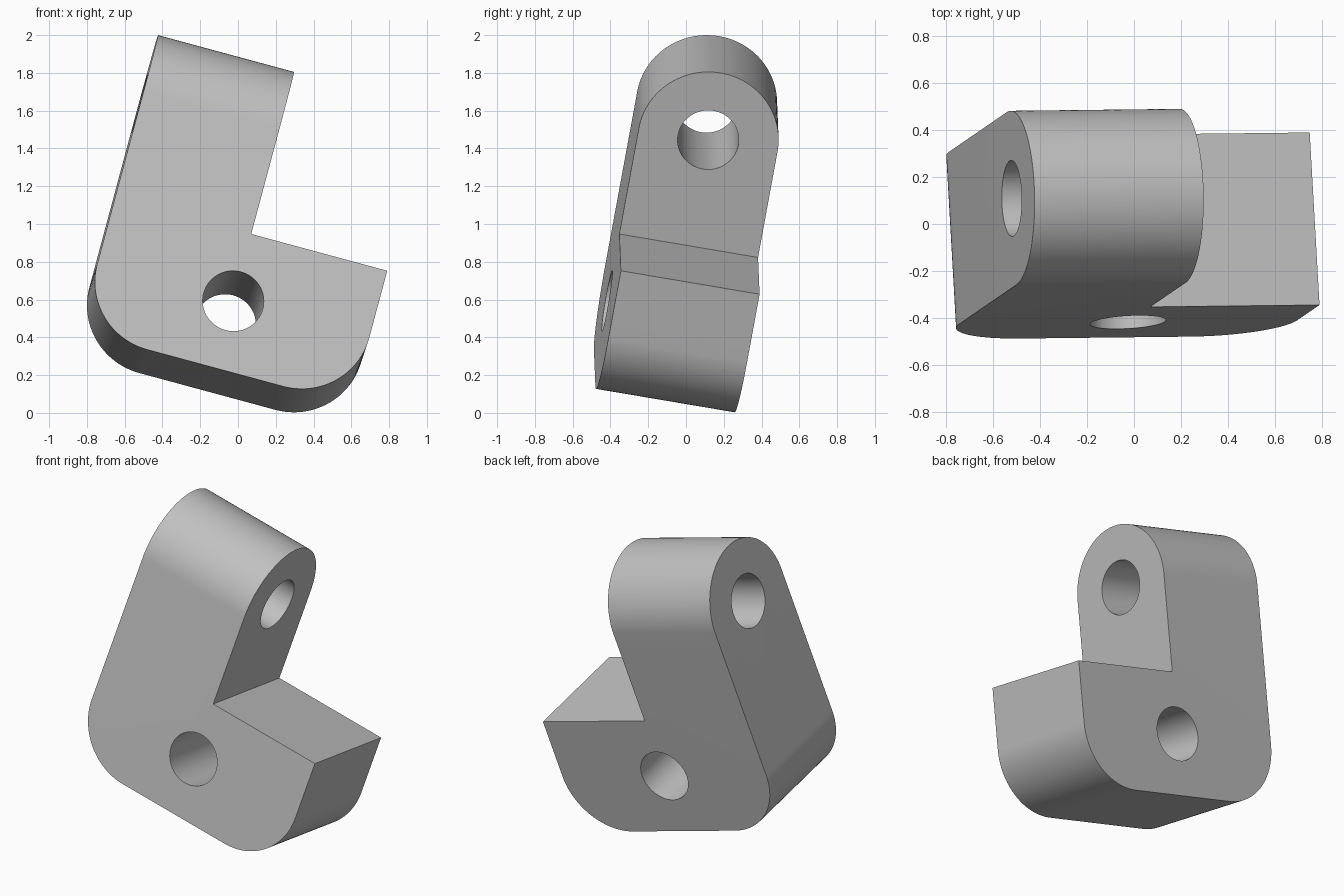
import bpy, bmesh, math
from mathutils import Matrix, Vector

if "Cube" in bpy.data.objects:
    bpy.data.objects.remove(bpy.data.objects["Cube"], do_unlink=True)

S = 0.746            # side of the square lower block, width and depth of each arm
R = S / 2            # radius of every rounded corner
HOLE = 0.162
PIN_Z = 0.589        # height of the upper hole above the ledge

grey = bpy.data.materials.new("light_grey")
grey.use_nodes = True
colour = (0.53, 0.53, 0.53, 1)
grey.diffuse_color = colour
grey.node_tree.nodes["Principled BSDF"].inputs["Base Color"].default_value = colour


def arc(cx, cy, start, end, n=32):
    angles = [math.radians(start + (end - start) * i / n) for i in range(n + 1)]
    return [(cx + R * math.cos(a), cy + R * math.sin(a)) for a in angles]


def prism(name, points, place, low, high):
    """Extrude a 2D outline; place maps (a, b, depth) to local space."""
    bm = bmesh.new()
    face = bm.faces.new([bm.verts.new(place(a, b, low)) for a, b in points])
    step = Vector(place(0, 0, high)) - Vector(place(0, 0, low))
    moved = bmesh.ops.extrude_face_region(bm, geom=[face])["geom"]
    bmesh.ops.translate(bm, vec=step, verts=[v for v in moved if isinstance(v, bmesh.types.BMVert)])
    bmesh.ops.recalc_face_normals(bm, faces=bm.faces)
    mesh = bpy.data.meshes.new(name)
    bm.to_mesh(mesh)
    bm.free()
    mesh.materials.append(grey)
    obj = bpy.data.objects.new(name, mesh)
    bpy.context.collection.objects.link(obj)
    return obj


def circle(cx, cy, n=64):
    return [(cx + HOLE * math.cos(math.tau * i / n), cy + HOLE * math.sin(math.tau * i / n))
            for i in range(n)]


def along_depth(a, b, d):
    return (a, d, b)


def along_width(a, b, d):
    return (d, a, b)


# L-shaped body with rounded lower corners; local origin at the inner front corner
outline = ([(0, 0), (0, 1.2), (-S, 1.2)] + arc(-R, -R, 180, 270)
           + arc(R, -R, 270, 360) + [(S, 0)])
bracket = prism("angle_bracket", outline, along_depth, -0.2, S + 0.2)

# Round-topped side outline, and the two through holes
side = [(0, -1), (S, -1)] + arc(R, PIN_Z, 0, 180, 64)
cutters = [
    ("INTERSECT", prism("side_outline", side, along_width, -1, 1)),
    ("DIFFERENCE", prism("lower_hole", circle(0, -R), along_depth, -0.5, 1.5)),
    ("DIFFERENCE", prism("upper_hole", circle(R, PIN_Z), along_width, -1, 0.5)),
]
bpy.ops.object.select_all(action="DESELECT")
bracket.select_set(True)
bpy.context.view_layer.objects.active = bracket
for operation, cutter in cutters:
    cutter.hide_render = True
    mod = bracket.modifiers.new(cutter.name, "BOOLEAN")
    mod.operation = operation
    mod.solver = "EXACT"
    mod.object = cutter
    bpy.ops.object.modifier_apply(modifier=mod.name)
    bpy.data.objects.remove(cutter, do_unlink=True)

# Tilt the whole part into place
u = Vector((0.965, 0.011, -0.261)).normalized()
v = Vector((-0.053, 0.984, -0.167))
v = (v - u * v.dot(u)).normalized()
w = u.cross(v)
turn = Matrix((u, v, w)).transposed().to_4x4()
bracket.data.transform(Matrix.Translation((0.07, -0.353, 0.947)) @ turn)
bpy.ops.object.shade_smooth_by_angle(angle=math.radians(30))
